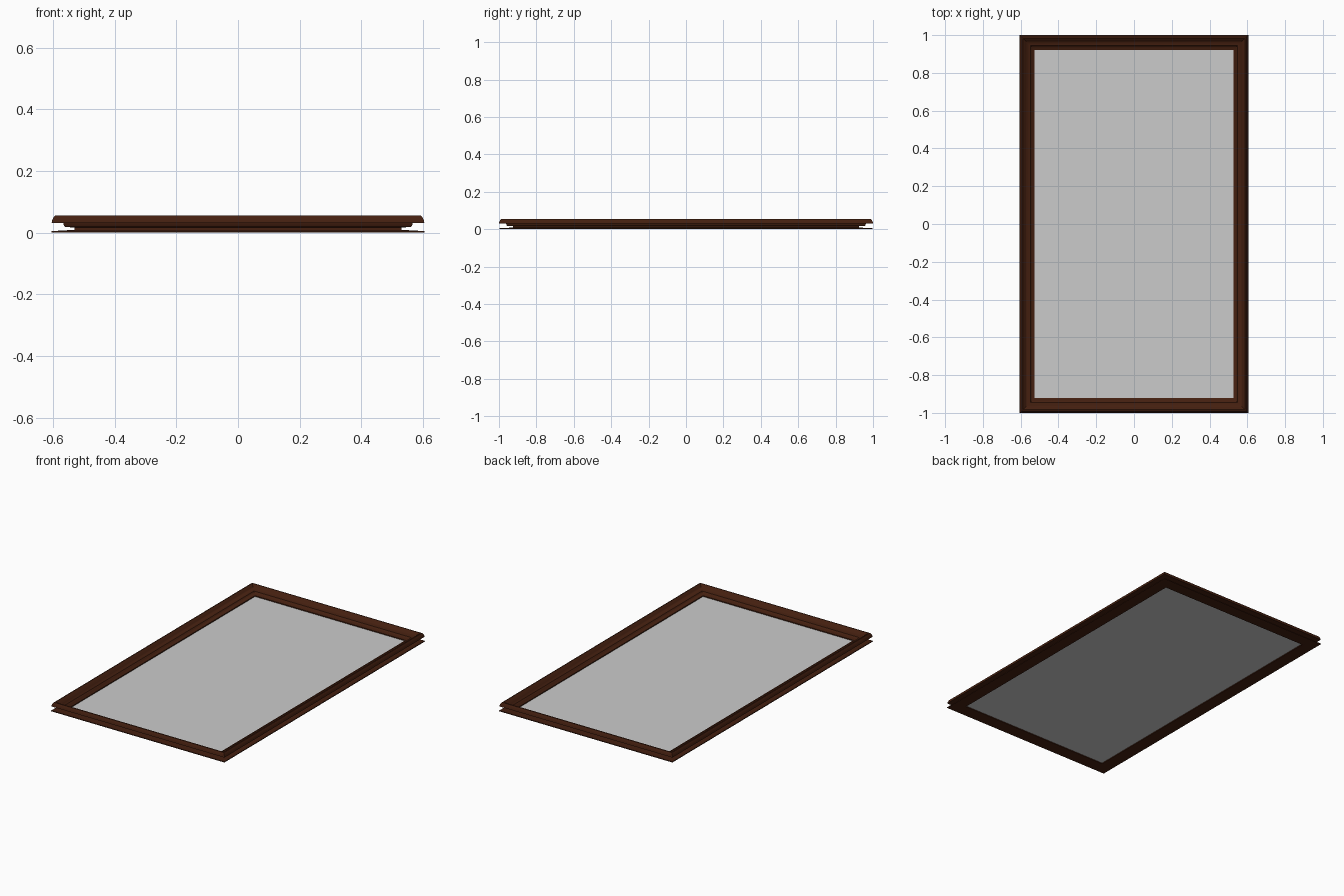
import bpy, bmesh

if "Cube" in bpy.data.objects:
    bpy.data.objects.remove(bpy.data.objects["Cube"])

HX, HY = 0.605, 1.0  # outer half sizes


def sweep_frame(name, profile, mat):
    """Sweep a closed profile of (inset, height) around the mitred rectangle."""
    bm = bmesh.new()
    rings = []
    for sx, sy in ((-1, -1), (1, -1), (1, 1), (-1, 1)):
        rings.append([bm.verts.new((sx * (HX - d), sy * (HY - d), z)) for d, z in profile])
    n = len(profile)
    for i in range(4):
        a, b = rings[i], rings[(i + 1) % 4]
        for k in range(n):
            bm.faces.new((a[k], b[k], b[(k + 1) % n], a[(k + 1) % n]))
    bmesh.ops.recalc_face_normals(bm, faces=bm.faces)
    mesh = bpy.data.meshes.new(name)
    bm.to_mesh(mesh)
    bm.free()
    obj = bpy.data.objects.new(name, mesh)
    bpy.context.collection.objects.link(obj)
    mesh.materials.append(mat)
    bpy.context.view_layer.objects.active = obj
    obj.select_set(True)
    bpy.ops.object.shade_smooth_by_angle(angle=0.6)
    obj.select_set(False)
    return obj


wood = bpy.data.materials.new("dark_wood")
wood.diffuse_color = (0.058, 0.014, 0.005, 1)
wood.use_nodes = True
wood.node_tree.nodes["Principled BSDF"].inputs["Base Color"].default_value = wood.diffuse_color

# Moulding: rounded outer crest, ogee down to the lip, slot cut in from the outside
profile = [
    (0.000, 0.031), (0.002, 0.040), (0.006, 0.049), (0.011, 0.055), (0.017, 0.056),
    (0.022, 0.053), (0.030, 0.044), (0.039, 0.037), (0.049, 0.033), (0.056, 0.032),
    (0.060, 0.028), (0.066, 0.024), (0.073, 0.021), (0.079, 0.018),
    (0.079, 0.003), (0.060, 0.000), (0.000, 0.000),
    (0.000, 0.005), (0.074, 0.009), (0.074, 0.017),
    (0.044, 0.018), (0.040, 0.022), (0.038, 0.031),
]
sweep_frame("picture_frame", profile, wood)

# Thin pane held inside the lip
bpy.ops.mesh.primitive_cube_add(size=1, location=(0, 0, 0.010))
pane = bpy.context.object
pane.name = "pane"
pane.dimensions = (2 * (HX - 0.076), 2 * (HY - 0.076), 0.004)
